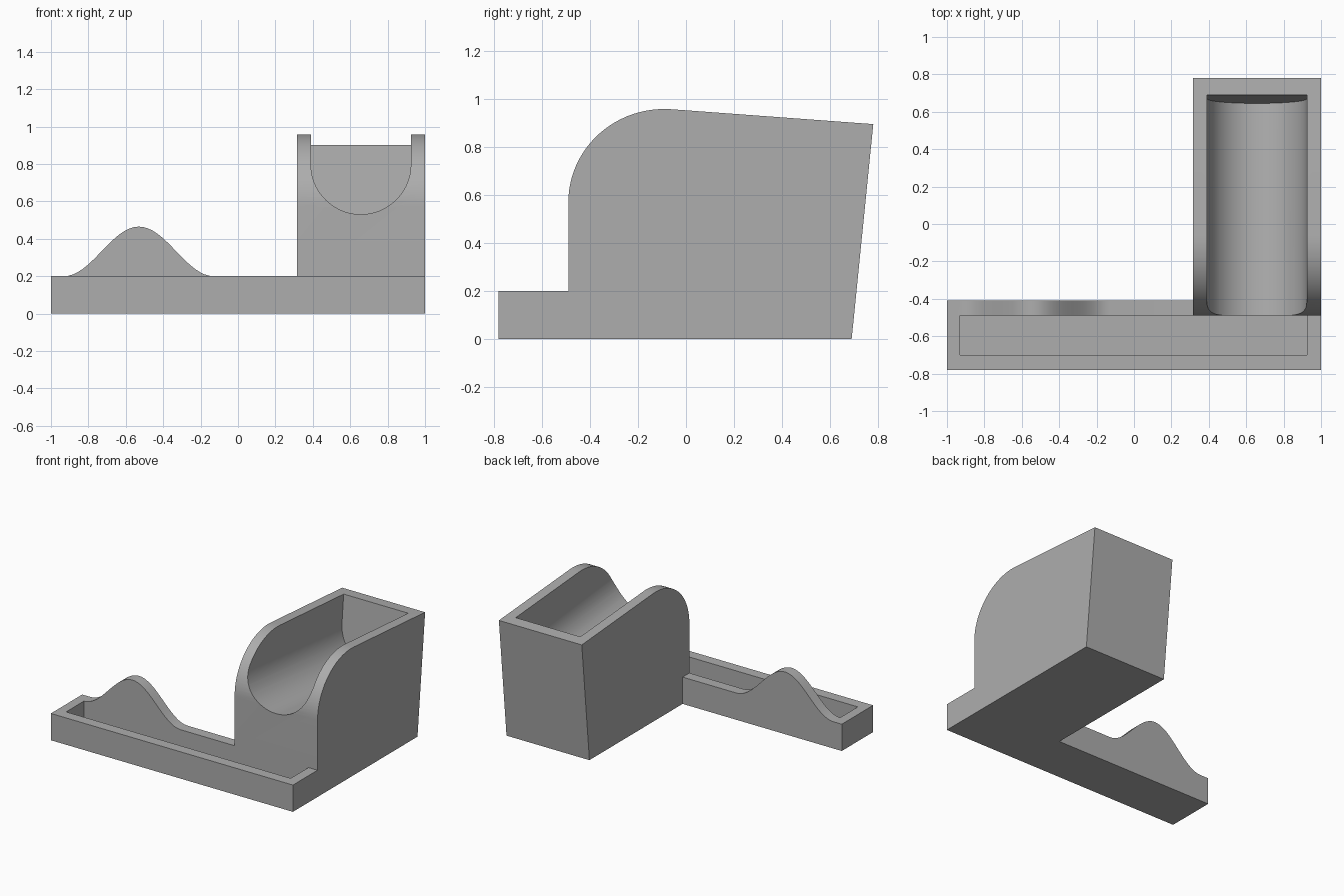
import bpy, bmesh, math
from mathutils import Vector

cube = bpy.data.objects.get("Cube")
if cube:
    bpy.data.objects.remove(cube)

grey = bpy.data.materials.new("plain grey")
grey.use_nodes = True
colour = (0.42, 0.42, 0.42, 1)
grey.diffuse_color = colour
grey.node_tree.nodes["Principled BSDF"].inputs["Base Color"].default_value = colour


def prism(name, outline, sweep):
    """Extrude a closed 3D outline along the sweep vector."""
    bm = bmesh.new()
    face = bm.faces.new([bm.verts.new(p) for p in outline])
    top = bmesh.ops.extrude_face_region(bm, geom=[face])
    moved = [g for g in top["geom"] if isinstance(g, bmesh.types.BMVert)]
    bmesh.ops.translate(bm, verts=moved, vec=Vector(sweep))
    bmesh.ops.recalc_face_normals(bm, faces=bm.faces)
    mesh = bpy.data.meshes.new(name)
    bm.to_mesh(mesh)
    bm.free()
    mesh.materials.append(grey)
    obj = bpy.data.objects.new(name, mesh)
    bpy.context.collection.objects.link(obj)
    return obj


def box(name, x0, x1, y0, y1, z0, z1):
    return prism(name, [(x0, y0, z0), (x1, y0, z0), (x1, y1, z0), (x0, y1, z0)],
                 (0, 0, z1 - z0))


def apply_boolean(obj, other, operation):
    mod = obj.modifiers.new(operation.lower(), "BOOLEAN")
    mod.operation, mod.solver, mod.object = operation, "EXACT", other
    bpy.context.view_layer.objects.active = obj
    bpy.ops.object.modifier_apply(modifier=mod.name)
    bpy.data.objects.remove(other)


# Tray with a wave-shaped back wall
FRONT = -0.49
holder = box("tray_and_pen_holder", -1, 1, -0.78, -0.41, 0, 0.2)
wave = []
for i in range(33):
    t = i / 32
    wave.append((-0.93 + 0.80 * t, FRONT, 0.2 + 0.1325 * (1 - math.cos(math.tau * t))))
wave = [(-0.93, FRONT, 0.1)] + wave + [(-0.13, FRONT, 0.1)]
apply_boolean(holder, prism("back_wave", wave, (0, 0.08, 0)), "UNION")

# Tall block with a rounded front shoulder and leaning back
side = [(0.315, FRONT, 0)]
for i in range(25):
    a = math.radians(95 * i / 24)
    side.append((0.315, -0.09 - 0.40 * math.cos(a), 0.57 + 0.388 * math.sin(a)))
side += [(0.315, 0.78, 0.895), (0.315, 0.69, 0)]
apply_boolean(holder, prism("tall_block", side, (0.685, 0, 0)), "UNION")

# Long recess in the tray
apply_boolean(holder, box("tray_recess", -0.93, 0.925, -0.70, FRONT, 0.05, 0.7),
              "DIFFERENCE")

# Sloping round-bottomed trough, ending parallel to the back
MID, RADIUS, TILT = 0.657, 0.267, 0.095


def back_y(z):
    return 0.69 - (0.90 - z) * TILT


trough = [(MID + RADIUS, 1.3), (MID - RADIUS, 1.3)]
for i in range(41):
    a = math.pi * (1 + i / 40)
    trough.append((MID + RADIUS * math.cos(a), 0.69 + RADIUS * math.sin(a)))
outline = [(x, back_y(z), z) for x, z in trough]
apply_boolean(holder, prism("trough_cutter", outline, (0, -1.4, 1.4 * TILT)),
              "DIFFERENCE")

# Smooth the curves, keep the edges sharp
bpy.ops.object.select_all(action="DESELECT")
holder.select_set(True)
bpy.context.view_layer.objects.active = holder
bpy.ops.object.shade_smooth_by_angle(angle=math.radians(25))
